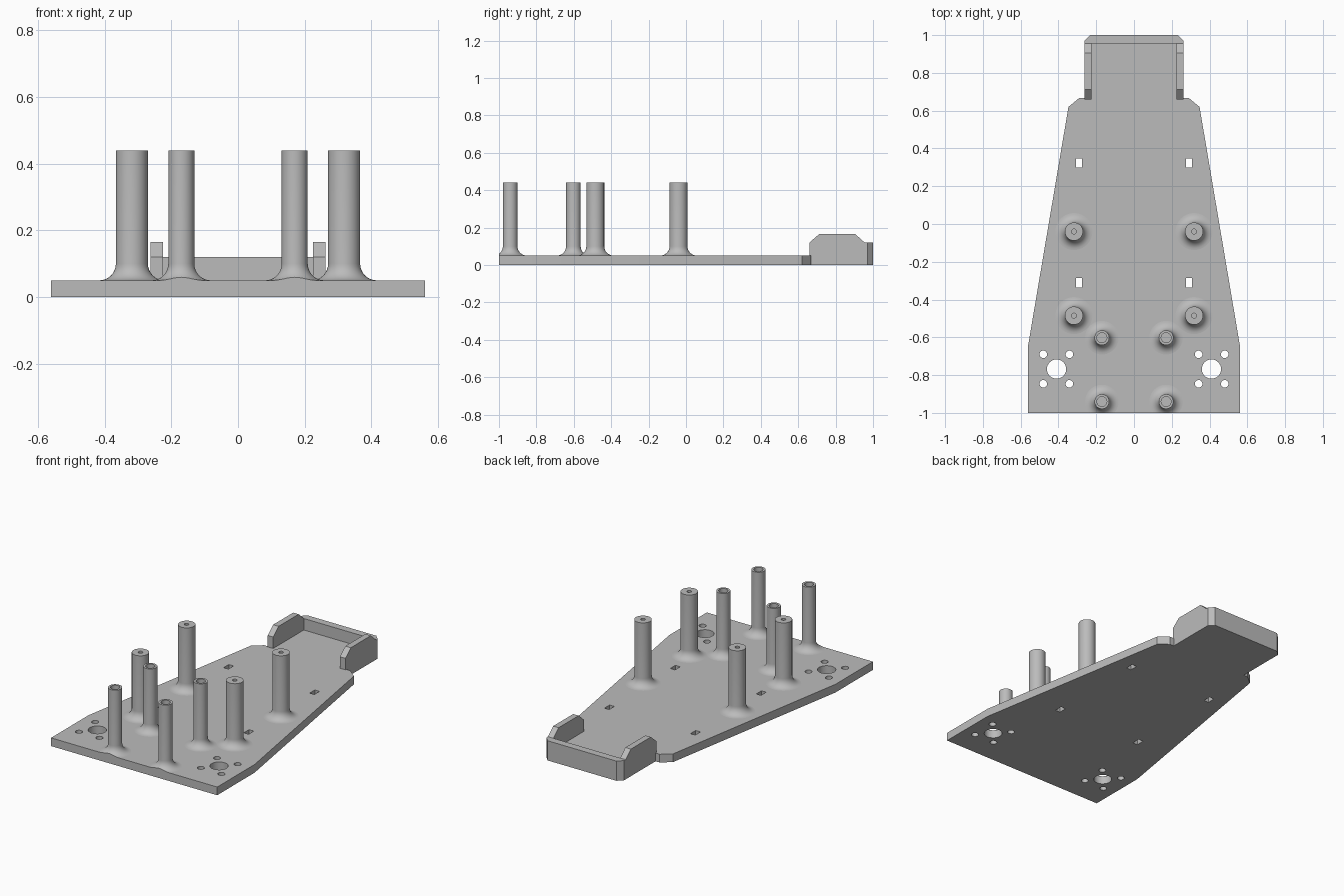
import bpy
import bmesh
from math import sin, cos, pi
from mathutils import Matrix

cube = bpy.data.objects.get("Cube")
if cube:
    bpy.data.objects.remove(cube, do_unlink=True)

THICK, WALL, POST_TOP = 0.05, 0.12, 0.44

grey = bpy.data.materials.new("plain grey")
grey.use_nodes = True
grey.diffuse_color = (0.5, 0.5, 0.5, 1)
grey.node_tree.nodes["Principled BSDF"].inputs["Base Color"].default_value = (0.5, 0.5, 0.5, 1)


def finish(bm, name, smooth=False):
    bmesh.ops.recalc_face_normals(bm, faces=bm.faces)
    mesh = bpy.data.meshes.new(name)
    bm.to_mesh(mesh)
    bm.free()
    mesh.materials.append(grey)
    obj = bpy.data.objects.new(name, mesh)
    bpy.context.collection.objects.link(obj)
    if smooth:
        bpy.ops.object.select_all(action='DESELECT')
        obj.select_set(True)
        bpy.context.view_layer.objects.active = obj
        bpy.ops.object.shade_smooth_by_angle(angle=pi / 6)
    return obj


def prism(name, loops, offset, matrix=Matrix(), smooth=False):
    """Fill an outline, leaving inner loops open, and extrude it."""
    bm = bmesh.new()
    for loop in loops:
        verts = [bm.verts.new((x, y, 0)) for x, y in loop]
        for a, b in zip(verts, verts[1:] + verts[:1]):
            bm.edges.new((a, b))
    bmesh.ops.triangle_fill(bm, edges=bm.edges[:], use_beauty=True)
    top = bmesh.ops.extrude_face_region(bm, geom=bm.faces[:])["geom"]
    moved = [v for v in top if isinstance(v, bmesh.types.BMVert)]
    bmesh.ops.translate(bm, verts=moved, vec=(0, 0, offset))
    bm.transform(matrix)
    return finish(bm, name, smooth)


def circle(x, y, r, n=32):
    return [(x + r * cos(2 * pi * i / n), y + r * sin(2 * pi * i / n)) for i in range(n)]


def slot(x, y, w=0.016, h=0.025):
    return [(x - w, y - h), (x + w, y - h), (x + w, y + h), (x - w, y + h)]


def mirrored(half):
    return half + [(-x, y) for x, y in reversed(half)]


# Base plate with motor holes and strap slots
outline = mirrored([(0.56, -1), (0.56, -0.64), (0.347, 0.62), (0.29, 0.667),
                    (0.262, 0.667), (0.262, 0.97), (0.232, 1)])
holes = []
for s in (-1, 1):
    holes.append(circle(s * 0.41, -0.768, 0.051))
    holes += [circle(s * x, y, 0.02, 24) for x in (0.342, 0.48) for y in (-0.69, -0.846)]
    holes += [slot(s * 0.29, y) for y in (0.323, -0.31)]
prism("base_plate", [outline] + holes, THICK, smooth=True)

# Back wall with chamfered corners
prism("back_wall", [mirrored([(0.262, 0.955), (0.262, 0.97), (0.232, 1)])], WALL)

# Side walls, drawn in the YZ plane
side = [(0.66, 0), (0.66, WALL), (0.712, 0.165), (0.905, 0.165), (0.955, WALL), (0.955, 0)]
to_yz = Matrix(((0, 0, 1, 0), (1, 0, 0, 0), (0, 1, 0, 0), (0, 0, 0, 1)))
for label, x in (("left", 0.225), ("right", -0.262)):
    prism(label + "_side_wall", [side], 0.037, Matrix.Translation((x, 0, 0)) @ to_yz)


def post(name, x, y, r, bore, fillet=0.05, floor=0.2, n=40):
    """Lathe a bored post with a rounded foot, trimmed at the plate edge."""
    arc = [i * pi / 16 for i in range(9)]
    profile = [(0, floor), (bore, floor), (bore, POST_TOP), (r, POST_TOP)]
    profile += [(r + fillet * (1 - cos(a)), THICK + fillet * (1 - sin(a))) for a in arc]
    profile += [(r + fillet, THICK - 0.02), (0, THICK - 0.02)]
    bm = bmesh.new()
    verts = [bm.verts.new((px, 0, pz)) for px, pz in profile]
    edges = [bm.edges.new(pair) for pair in zip(verts, verts[1:])]
    bmesh.ops.spin(bm, geom=verts + edges, axis=(0, 0, 1), cent=(0, 0, 0),
                   angle=2 * pi, steps=n, use_duplicate=False)
    bmesh.ops.remove_doubles(bm, verts=bm.verts[:], dist=0.0001)
    bmesh.ops.translate(bm, verts=bm.verts[:], vec=(x, y, 0))
    cut = bmesh.ops.bisect_plane(bm, geom=bm.verts[:] + bm.edges[:] + bm.faces[:],
                                 plane_co=(0, -1, 0), plane_no=(0, -1, 0), clear_outer=True)
    rim = [e for e in cut["geom_cut"] if isinstance(e, bmesh.types.BMEdge)]
    if rim:
        bmesh.ops.holes_fill(bm, edges=rim)
    finish(bm, name, True)


# Wide rear posts and narrow front posts on both sides
for label, s in (("left", 1), ("right", -1)):
    for place, y in (("back", -0.04), ("middle", -0.485)):
        post(f"{label}_{place}_wide_post", s * 0.318, y, 0.048, 0.013)
    for place, y in (("inner", -0.602), ("front", -0.94)):
        post(f"{label}_{place}_narrow_post", s * 0.17, y, 0.039, 0.026)
